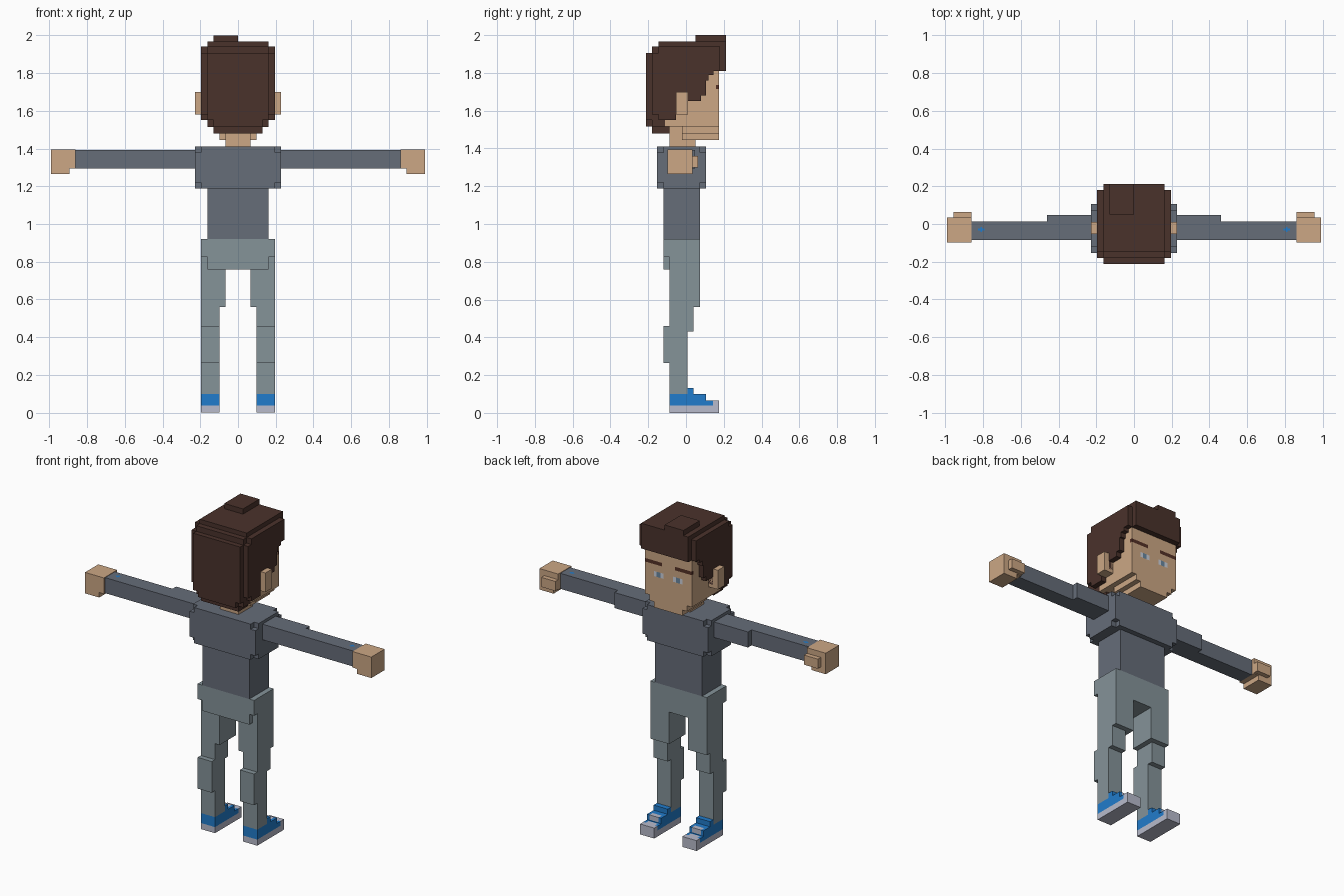
import bpy, bmesh, math
from mathutils import Vector


def srgb(r, g, b):
    return tuple(((c / 255 + 0.055) / 1.055) ** 2.4 if c > 10 else c / 3294 for c in (r, g, b)) + (1,)


PALETTE = {
    "skin": (204, 167, 133), "hair brown": (74, 50, 43), "sweater grey": (102, 109, 121),
    "trouser grey": (133, 147, 153), "shoe blue": (33, 124, 204), "sole grey": (184, 187, 204),
    "brow brown": (84, 48, 38), "eye white": (205, 210, 220), "iris blue": (105, 135, 160),
}
MATS = {}
for mat_name, rgb in PALETTE.items():
    MATS[mat_name] = bpy.data.materials.new(mat_name)
    MATS[mat_name].diffuse_color = srgb(*rgb)


def blocks(name, steps, mirror=True):
    """Build one closed blocky mesh from boxes ((x0,x1),(y0,y1),(z0,z1), what).
    what = a colour to add, "cut" to remove, or "paint:colour" to recolour solid cells."""
    steps = list(steps)
    if mirror:
        steps = [s for st in steps for s in (st, ((-st[0][1], -st[0][0]),) + st[1:])]
    axes = [sorted({round(c, 4) for s in steps for c in s[a]}) for a in range(3)]
    cells = {}
    for s in steps:
        r = [range(axes[a].index(round(s[a][0], 4)), axes[a].index(round(s[a][1], 4))) for a in range(3)]
        for key in ((i, j, k) for i in r[0] for j in r[1] for k in r[2]):
            if s[3] == "cut":
                cells.pop(key, None)
            elif s[3].startswith("paint:"):
                if key in cells:
                    cells[key] = s[3][6:]
            else:
                cells[key] = s[3]
    used = sorted(set(cells.values()))
    bm = bmesh.new()
    for key, colour in cells.items():
        for a in range(3):
            for side in (0, 1):
                near = list(key)
                near[a] += 2 * side - 1
                if tuple(near) in cells:
                    continue
                b, c = (a + 1) % 3, (a + 2) % 3
                quad = []
                for db, dc in ((0, 0), (1, 0), (1, 1), (0, 1)):
                    p = list(key)
                    p[a] += side
                    p[b] += db
                    p[c] += dc
                    quad.append(bm.verts.new([axes[n][p[n]] for n in range(3)]))
                face = bm.faces.new(quad if side else quad[::-1])
                face.material_index = used.index(colour)
    bmesh.ops.remove_doubles(bm, verts=bm.verts, dist=1e-5)
    bmesh.ops.dissolve_limit(bm, angle_limit=0.01, verts=bm.verts, edges=bm.edges, delimit={'MATERIAL'})
    mesh = bpy.data.meshes.new(name)
    bm.to_mesh(mesh)
    bm.free()
    for u in used:
        mesh.materials.append(MATS[u])
    obj = bpy.data.objects.new(name, mesh)
    bpy.context.collection.objects.link(obj)
    return obj


def sym(x):
    return (-x, x)


S, H, G, T, B, L = "skin", "hair brown", "sweater grey", "trouser grey", "shoe blue", "sole grey"

# Head with stepped jaw, neck, ears, painted brows and eyes (face looks to +y)
blocks("head", [
    (sym(0.1625), (-0.11, 0.175), (1.515, 1.81), S),
    (sym(0.13), (-0.02, 0.175), (1.48, 1.515), S),
    (sym(0.0975), (-0.02, 0.175), (1.445, 1.48), S),
    (sym(0.065), (-0.087, 0.05), (1.40, 1.515), S),
    ((0.1625, 0.2275), (-0.054, 0.01), (1.58, 1.70), S),
    ((0.045, 0.1625), (0.158, 0.175), (1.715, 1.737), "paint:brow brown"),
    ((0.033, 0.10), (0.165, 0.175), (1.64, 1.672), "paint:eye white"),
    ((0.053, 0.08), (0.165, 0.175), (1.64, 1.672), "paint:iris blue"),
])

# Hair: crown, fringe, back layers, rounded corners
hair = [
    (sym(0.1625), (-0.146, 0.211), (1.81, 1.9675), H),
    (sym(0.1625), (-0.18, -0.11), (1.515, 1.94), H),
    (sym(0.13), (-0.18, -0.087), (1.48, 1.515), H),
    (sym(0.1625), (-0.211, -0.18), (1.55, 1.905), H),
    (sym(0.13), (-0.211, -0.18), (1.515, 1.55), H),
]
# Hair sides, with the hairline rising toward the face
for y0, y1, z0 in ((-0.18, -0.054, 1.55), (-0.054, 0.01, 1.60), (0.01, 0.08, 1.65), (0.08, 0.106, 1.68),
                   (0.106, 0.118, 1.76), (0.118, 0.146, 1.79), (0.146, 0.18, 1.81)):
    hair.append(((0.1625, 0.195), (y0, y1), (z0, 1.94), H))
hair.append(((0.1625, 0.195), (-0.18, -0.146), (1.905, 1.94), "cut"))
hair.append(((0.1625, 0.195), (-0.18, -0.146), (1.55, 1.58), "cut"))
blocks("hair", hair)
blocks("hair_tuft", [((-0.13, 0), (0.05, 0.211), (1.9675, 2.0), H)], mirror=False)

# Chest with its eight corners notched, and waist
chest = [
    (sym(0.2275), (-0.154, 0.106), (1.187, 1.41), G),
    (sym(0.1625), (-0.12, 0.0735), (0.92, 1.187), G),
]
for ys in ((-0.154, -0.12), (0.0735, 0.106)):
    for zs in ((1.187, 1.22), (1.378, 1.41)):
        chest.append(((0.195, 0.2275), ys, zs, "cut"))
blocks("torso", chest)

# Sleeves with a thicker upper arm and a small blue mark on top
for side, label in ((1, "right"), (-1, "left")):
    def sx(a, b):
        return (a, b) if side > 0 else (-b, -a)
    blocks(label + "_sleeve", [
        (sx(0.2275, 0.86), (-0.084, 0.013), (1.295, 1.392), G),
        (sx(0.2275, 0.462), (0.013, 0.048), (1.295, 1.392), G),
        (sx(0.793, 0.826), (-0.034, -0.024), (1.387, 1.392), "paint:" + B),
        (sx(0.805, 0.814), (-0.042, -0.016), (1.387, 1.392), "paint:" + B),
    ], mirror=False)
    # Hand and thumb
    blocks(label + "_hand", [
        (sx(0.86, 0.99), (-0.097, 0.034), (1.264, 1.395), S),
        (sx(0.86, 0.892), (-0.097, 0.034), (1.264, 1.295), "cut"),
        (sx(0.86, 0.956), (0.034, 0.063), (1.30, 1.36), S),
    ], mirror=False)
    # Leg: thigh, knee, calf, ankle
    blocks(label + "_leg", [
        (sx(0.065, 0.195), (-0.088, 0.0735), (0.56, 0.76), T),
        (sx(0.0975, 0.195), (-0.088, 0.041), (0.43, 0.56), T),
        (sx(0.0975, 0.195), (-0.12, 0.0085), (0.265, 0.46), T),
        (sx(0.0975, 0.195), (-0.088, 0.0085), (0.10, 0.43), T),
    ], mirror=False)
    # Shoe: sole, stepped upper, laces, toe cap, tongue
    blocks(label + "_shoe", [
        (sx(0.0975, 0.195), (-0.088, 0.175), (0, 0.038), L),
        (sx(0.0975, 0.195), (-0.088, 0.106), (0.038, 0.10), B),
        (sx(0.0975, 0.195), (0.106, 0.142), (0.038, 0.065), B),
        (sx(0.0975, 0.195), (0.142, 0.175), (0.038, 0.065), L),
        (sx(0.0975, 0.195), (0.0085, 0.041), (0.10, 0.132), B),
        (sx(0.115, 0.178), (0.075, 0.106), (0.07, 0.10), "paint:" + L),
        (sx(0.115, 0.178), (0.115, 0.142), (0.055, 0.065), "paint:" + L),
    ], mirror=False)

# Hips with notched lower back corners
blocks("hips", [
    (sym(0.195), (-0.12, 0.0735), (0.76, 0.92), T),
    ((0.1625, 0.195), (-0.12, -0.088), (0.76, 0.825), "cut"),
])
